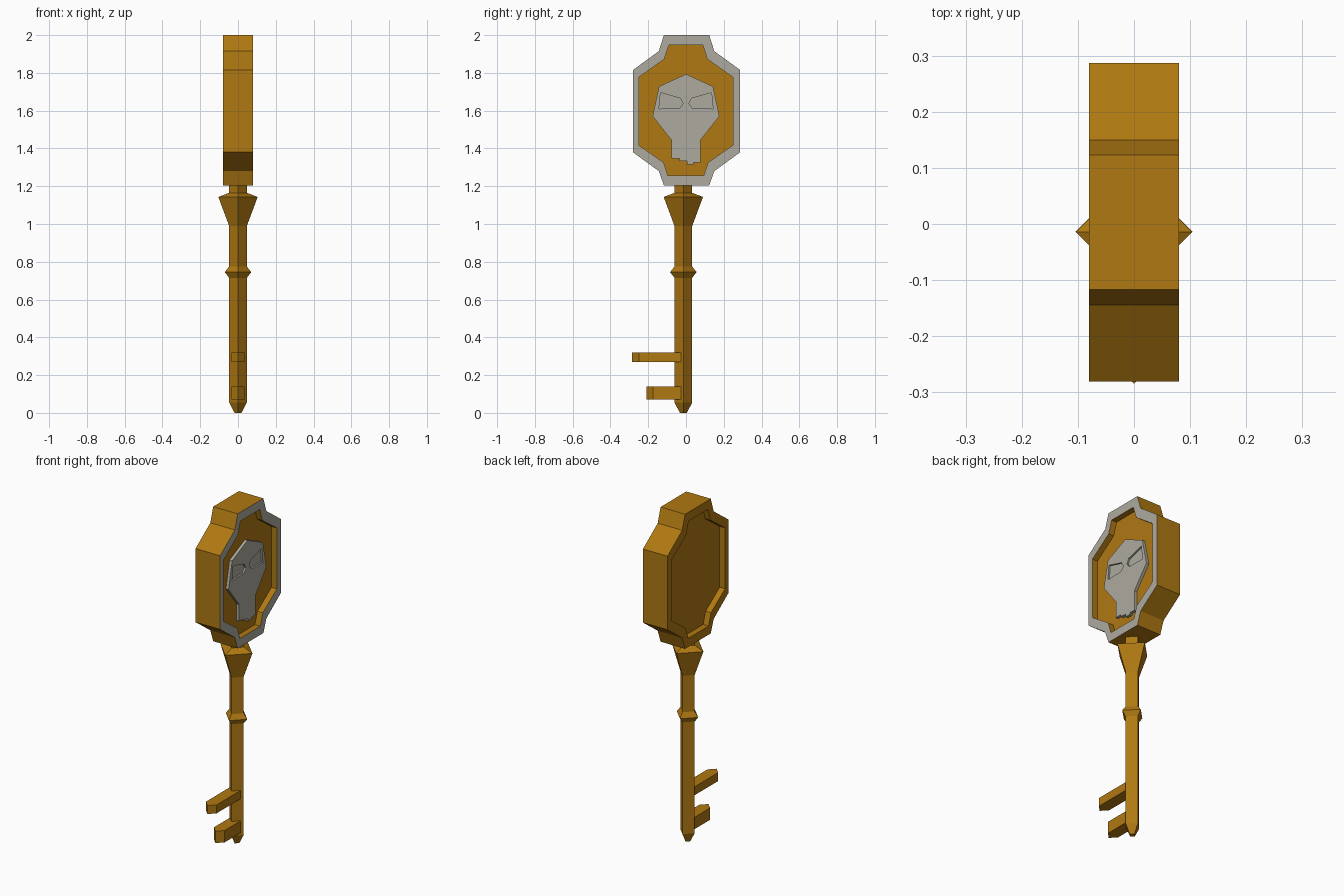
import bpy, bmesh, math

cube = bpy.data.objects.get("Cube")
if cube:
    bpy.data.objects.remove(cube, do_unlink=True)


def material(name, rgb):
    m = bpy.data.materials.new(name)
    m.use_nodes = True
    m.diffuse_color = (*rgb, 1)
    m.node_tree.nodes["Principled BSDF"].inputs["Base Color"].default_value = (*rgb, 1)
    return m


gold = material("gold", (0.43, 0.19, 0.006))
grey = material("warm grey", (0.42, 0.40, 0.345))


def lofted(name, loops, mats, painted=()):
    """Skin a stack of matching loops, cap both ends; painted bands use slot 1."""
    bm = bmesh.new()
    rings = [[bm.verts.new(p) for p in loop] for loop in loops]
    n = len(rings[0])
    for band, (a, b) in enumerate(zip(rings, rings[1:])):
        for i in range(n):
            j = (i + 1) % n
            face = bm.faces.new((a[i], a[j], b[j], b[i]))
            face.material_index = int(band in painted)
    bm.faces.new(rings[0][::-1])
    bm.faces.new(rings[-1])
    bmesh.ops.recalc_face_normals(bm, faces=bm.faces[:])
    mesh = bpy.data.meshes.new(name)
    bm.to_mesh(mesh)
    bm.free()
    for m in mats:
        mesh.materials.append(m)
    obj = bpy.data.objects.new(name, mesh)
    bpy.context.collection.objects.link(obj)
    return obj


def at_x(outline, x):
    return [(x, y, z) for y, z in outline]


def mirrored(half, centre):
    return ([(centre + y, z) for y, z in half]
            + [(centre - y, z) for y, z in reversed(half)])


# Head: thick medallion recessed on both faces, grey rim on one face
outer = mirrored([(.12, 2), (.147, 1.915), (.284, 1.815),
                  (.284, 1.38), (.147, 1.28), (.12, 1.205)], .003)
inner = mirrored([(.09, 1.947), (.114, 1.873), (.249, 1.777),
                  (.249, 1.417), (.118, 1.326), (.095, 1.256)], -.001)
half_depth, floor = .08, .045
lofted("head", [at_x(inner, -floor), at_x(inner, -half_depth), at_x(outer, -half_depth),
                at_x(outer, half_depth), at_x(inner, half_depth), at_x(inner, floor)],
       [gold, grey], painted=(3,))

# Skull relief with a stepped, uneven jaw
skull_outline = [(0, 1.794), (.143, 1.728), (.177, 1.571), (.077, 1.444),
                 (.077, 1.325), (.04, 1.325), (.04, 1.315), (.005, 1.315),
                 (.005, 1.333), (-.035, 1.333), (-.035, 1.346), (-.077, 1.346),
                 (-.077, 1.444), (-.177, 1.571), (-.143, 1.728)]
skull_top = floor + .017
skull = lofted("skull", [at_x(skull_outline, floor - .004), at_x(skull_outline, skull_top)], [grey])

# Eye sockets cut into the skull
eye = [(.03, 1.665), (.135, 1.695), (.143, 1.61), (.035, 1.612), (.015, 1.637)]
for side in (1, -1):
    socket = [(side * y, z) for y, z in eye]
    cutter = lofted("eye_cutter", [at_x(socket, skull_top - .01), at_x(socket, skull_top + .05)], [grey])
    cutter.hide_render = True
    cut = skull.modifiers.new("eye", "BOOLEAN")
    cut.operation, cut.solver, cut.object = "DIFFERENCE", "EXACT", cutter
    bpy.context.view_layer.objects.active = skull
    bpy.ops.object.modifier_apply(modifier=cut.name)
    bpy.data.objects.remove(cutter, do_unlink=True)

# Shaft: four-sided turned profile with pointed tip, collar and flare
shaft_y, r = -.014, .047
profile = [(.018, 0), (r, .055), (r, .715), (.07, .745), (r, .775), (r, .99),
           (.104, 1.143), (r, 1.165), (r, 1.22)]
lofted("shaft", [[(rad * math.cos(k * math.pi / 2), shaft_y + rad * math.sin(k * math.pi / 2), z)
                  for k in range(4)] for rad, z in profile], [gold])

# Key bits: bars with wedge-shaped ends
w = .035
for name, tip, low, high in (("upper_bit", -.285, .27, .32), ("lower_bit", -.21, .07, .14)):
    plan = [(-w, shaft_y), (-w, tip + w), (0, tip), (w, tip + w), (w, shaft_y)]
    lofted(name, [[(x, y, z) for x, y in plan] for z in (low, high)], [gold])
